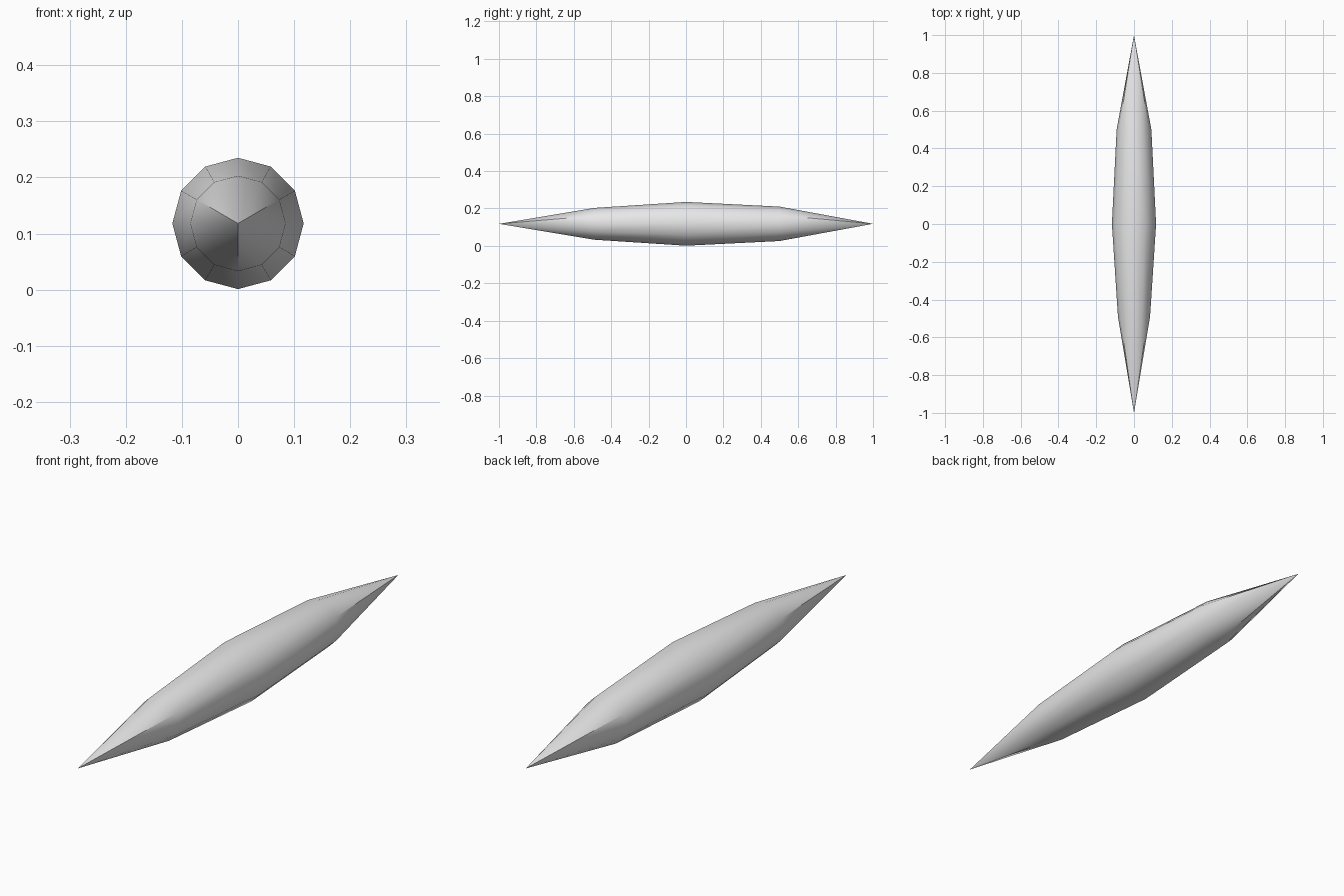
import bpy
import bmesh
from math import cos, sin, tau

cube = bpy.data.objects.get("Cube")
if cube:
    bpy.data.objects.remove(cube, do_unlink=True)

SIDES = 12
CENTRE_Z = 0.118
RINGS = [(-0.49, 0.085), (0.0, 0.117), (0.5, 0.092)]  # (y, radius)

# Plain grey material
grey = bpy.data.materials.new("grey")
grey.use_nodes = True
colour = (0.8, 0.8, 0.8, 1)
grey.diffuse_color = colour
bsdf = next(n for n in grey.node_tree.nodes if n.type == 'BSDF_PRINCIPLED')
bsdf.inputs["Base Color"].default_value = colour

bm = bmesh.new()


def ring(y, radius):
    """Twelve points around the long axis."""
    return [bm.verts.new((radius * cos(tau * i / SIDES), y,
                          CENTRE_Z + radius * sin(tau * i / SIDES)))
            for i in range(SIDES)]


def tip(y, base):
    """Pointed end in three segments, creased where they meet at the point."""
    for segment in range(3):
        point = bm.verts.new((0, y, CENTRE_Z))
        for k in range(4):
            i = 1 + segment * 4 + k
            bm.faces.new((point, base[i % SIDES], base[(i + 1) % SIDES]))


# Tapered body between the rings
rings = [ring(y, r) for y, r in RINGS]
for a, b in zip(rings, rings[1:]):
    for i in range(SIDES):
        j = (i + 1) % SIDES
        bm.faces.new((a[i], a[j], b[j], b[i]))

# Front and back points
tip(-1, rings[0])
tip(1, rings[-1])

# Face everything outwards from the long axis, with smooth shading
for face in bm.faces:
    face.normal_update()
    middle = face.calc_center_median()
    if face.normal.x * middle.x + face.normal.z * (middle.z - CENTRE_Z) < 0:
        face.normal_flip()
    face.smooth = True

mesh = bpy.data.meshes.new("spindle_body")
bm.to_mesh(mesh)
bm.free()
mesh.materials.append(grey)
body = bpy.data.objects.new("spindle_body", mesh)
bpy.context.collection.objects.link(body)
